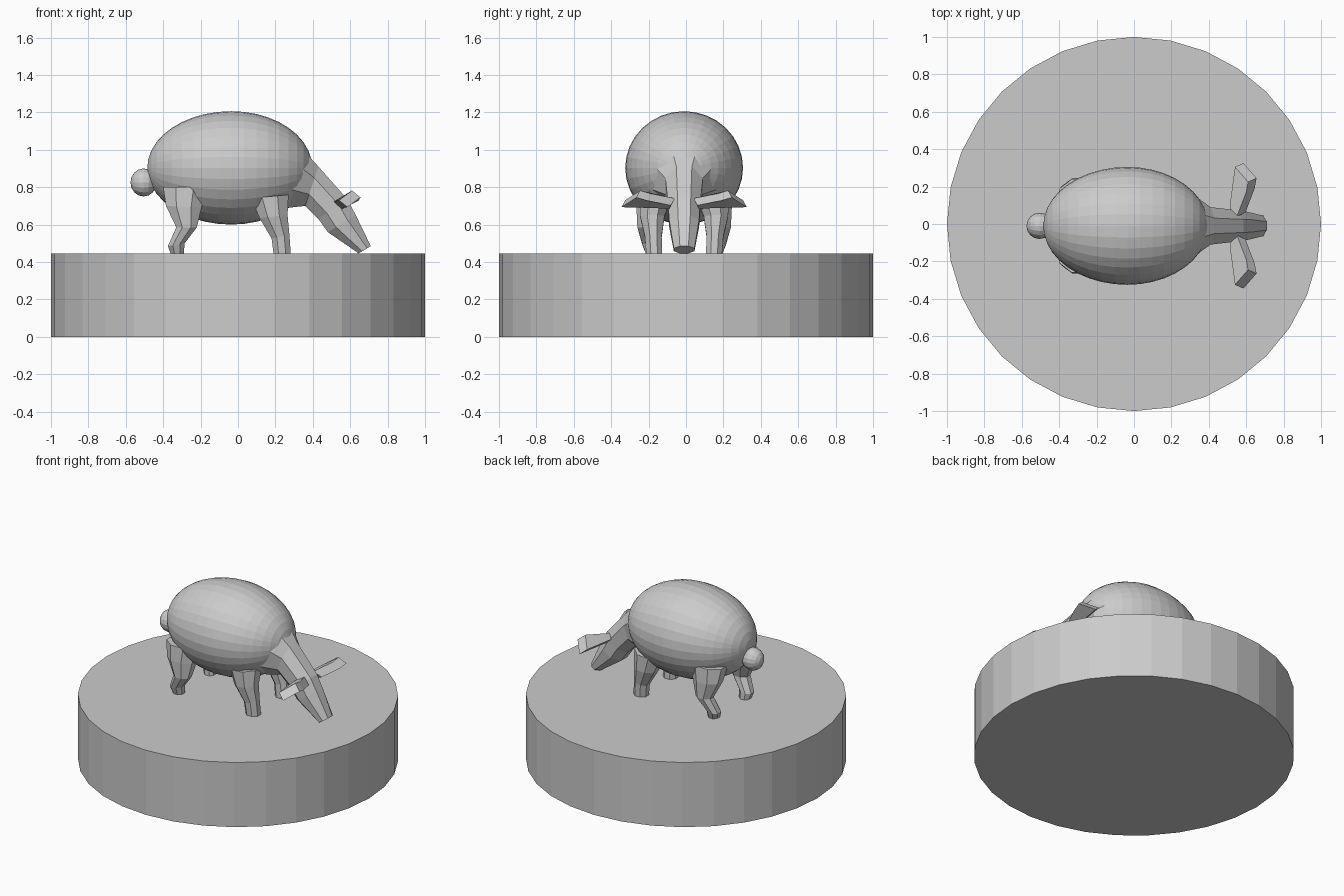
import bpy, bmesh, math
from mathutils import Matrix, Vector

if "Cube" in bpy.data.objects:
    bpy.data.objects.remove(bpy.data.objects["Cube"])

YC = -0.01  # centre line of the animal

grey = bpy.data.materials.new("light_grey")
grey.diffuse_color = (0.6, 0.6, 0.6, 1)
grey.use_nodes = True
grey.node_tree.nodes["Principled BSDF"].inputs["Base Color"].default_value = grey.diffuse_color


def finish(name, bm):
    bmesh.ops.recalc_face_normals(bm, faces=bm.faces)
    mesh = bpy.data.meshes.new(name)
    bm.to_mesh(mesh)
    bm.free()
    mesh.materials.append(grey)
    ob = bpy.data.objects.new(name, mesh)
    bpy.context.collection.objects.link(ob)
    return ob


def ellipsoid(name, centre, size, segs, rings, front=1.0):
    """Sphere with its poles along x; the +x half can be shortened."""
    bm = bmesh.new()
    bmesh.ops.create_uvsphere(bm, u_segments=segs, v_segments=rings, radius=1,
                              matrix=Matrix.Rotation(math.pi / 2, 4, 'Y'))
    for v in bm.verts:
        k = front if v.co.x > 0 else 1.0
        v.co = Vector((v.co.x * size[0] * k, v.co.y * size[1],
                       v.co.z * size[2])) + Vector(centre)
    return finish(name, bm)


def loft(name, sections, sides=8, turn=0.5):
    """Skin polygon rings; section = end a (x,z), end b (x,z), y, half width."""
    bm = bmesh.new()
    rings = []
    for (ax, az), (bx, bz), y, w in sections:
        ring = []
        for i in range(sides):
            t = 2 * math.pi * (i + turn) / sides
            grow = 1 / math.cos(math.pi / sides) if turn else 1
            c, s = math.cos(t) * grow, math.sin(t) * grow
            ring.append(bm.verts.new(((ax + bx) / 2 + c * (ax - bx) / 2, y + s * w,
                                      (az + bz) / 2 + c * (az - bz) / 2)))
        rings.append(ring)
    for r, q in zip(rings, rings[1:]):
        for i in range(sides):
            j = (i + 1) % sides
            bm.faces.new((r[i], r[j], q[j], q[i]))
    bm.faces.new(rings[0])
    bm.faces.new(rings[-1])
    return finish(name, bm)


# round plinth
bm = bmesh.new()
bmesh.ops.create_cone(bm, cap_ends=True, segments=32, radius1=1, radius2=1,
                      depth=0.445, matrix=Matrix.Translation((0, 0, 0.2225)))
finish("plinth", bm)

# body and tail
ellipsoid("body", (-0.035, YC, 0.903), (0.45, 0.315, 0.303), 32, 20, 0.96)
ellipsoid("tail", (-0.505, YC, 0.825), (0.07, 0.07, 0.075), 16, 8)

# neck running into the lowered head
loft("neck_and_head", [
    ((0.20, 1.08), (0.14, 0.70), YC, 0.24),
    ((0.33, 1.02), (0.27, 0.69), YC, 0.17),
    ((0.43, 0.91), (0.36, 0.70), YC, 0.10),
    ((0.585, 0.735), (0.43, 0.63), YC, 0.085),
    ((0.63, 0.65), (0.48, 0.56), YC, 0.08),
    ((0.71, 0.485), (0.645, 0.446), YC, 0.055)])

# legs and ears in left and right pairs
EAR = [(0.51, 0.06, 0.72), (0.515, 0.13, 0.725), (0.54, 0.315, 0.73),
       (0.61, 0.235, 0.782), (0.60, 0.18, 0.765), (0.55, 0.05, 0.74)]
for label, s in (("left", 1), ("right", -1)):
    loft(label + "_hind_leg", [
        ((-0.17, 0.80), (-0.40, 0.80), YC + s * 0.16, 0.09),
        ((-0.195, 0.69), (-0.385, 0.70), YC + s * 0.185, 0.07),
        ((-0.22, 0.585), (-0.33, 0.585), YC + s * 0.20, 0.05),
        ((-0.285, 0.50), (-0.375, 0.485), YC + s * 0.18, 0.043),
        ((-0.29, 0.445), (-0.36, 0.445), YC + s * 0.17, 0.035)])
    loft(label + "_front_leg", [
        ((0.27, 0.76), (0.07, 0.74), YC + s * 0.15, 0.09),
        ((0.265, 0.65), (0.115, 0.635), YC + s * 0.17, 0.065),
        ((0.275, 0.545), (0.18, 0.525), YC + s * 0.165, 0.045),
        ((0.282, 0.445), (0.19, 0.445), YC + s * 0.16, 0.043)])
    bm = bmesh.new()
    top = [bm.verts.new((x, YC + s * y, z)) for x, y, z in EAR]
    slab = bmesh.ops.extrude_face_region(bm, geom=[bm.faces.new(top)],
                                         use_keep_orig=True)
    moved = [g for g in slab["geom"] if isinstance(g, bmesh.types.BMVert)]
    bmesh.ops.translate(bm, verts=moved, vec=(0.045, s * 0.02, -0.037))
    finish(label + "_ear", bm)
